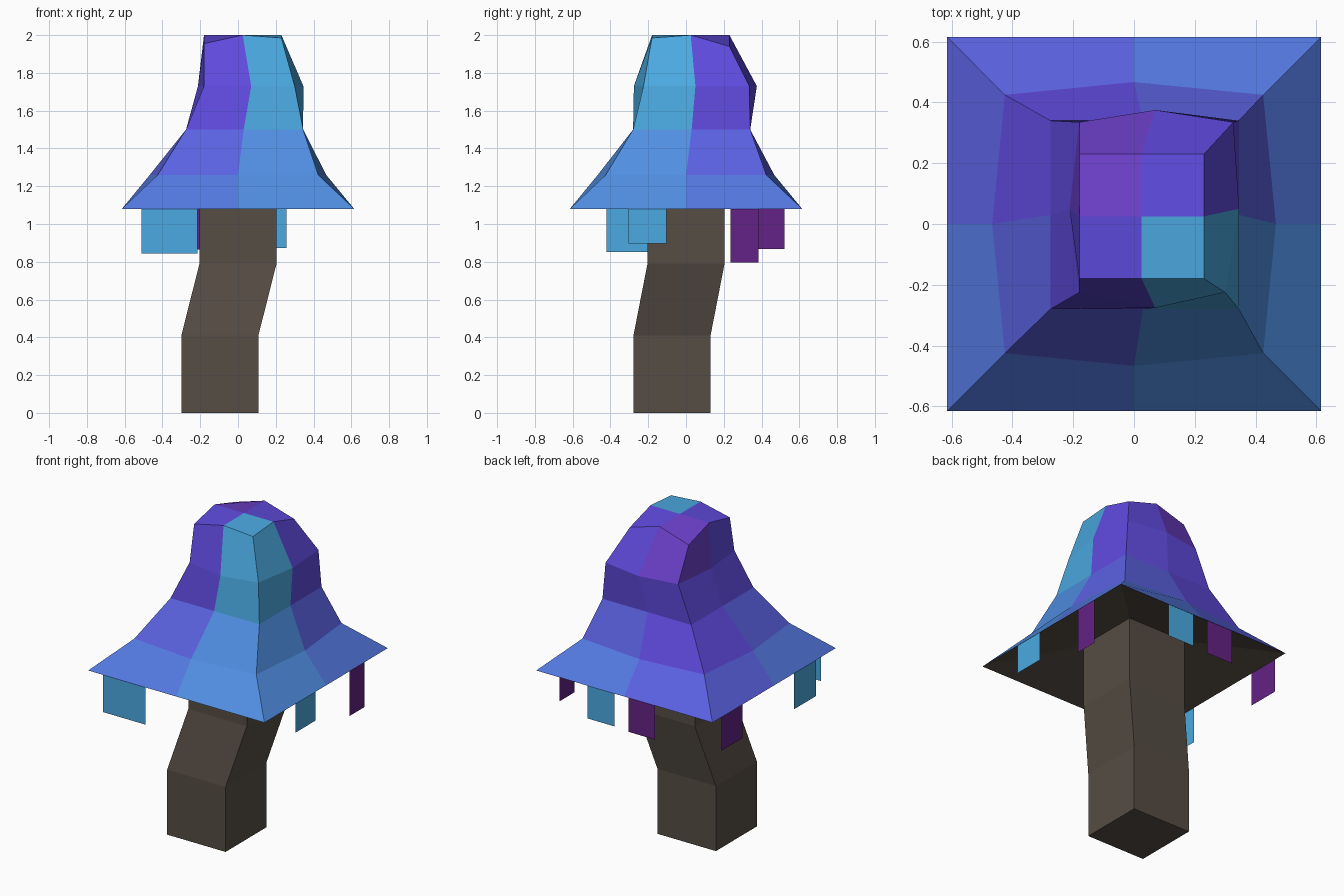
import bpy, bmesh

if "Cube" in bpy.data.objects:
    bpy.data.objects.remove(bpy.data.objects["Cube"])


def material(name, rgb):
    m = bpy.data.materials.new(name)
    lin = [((c / 255 + 0.055) / 1.055) ** 2.4 for c in rgb]
    m.diffuse_color = (*lin, 1)
    m.use_nodes = True
    m.node_tree.nodes["Principled BSDF"].inputs["Base Color"].default_value = m.diffuse_color
    return m


CYAN = material("cyan", (75, 170, 226))
SKY = material("sky_blue", (80, 143, 226))
BLUE = material("mid_blue", (84, 121, 226))
PERI = material("periwinkle", (91, 98, 226))
PURPLE = material("purple", (96, 75, 224))
VIOLET = material("violet", (109, 64, 204))
PLUM = material("plum", (100, 34, 134))
BROWN = material("bark_brown", (86, 77, 68))


def finish(bm, name, mats):
    me = bpy.data.meshes.new(name)
    bm.to_mesh(me)
    bm.free()
    for m in mats:
        me.materials.append(m)
    ob = bpy.data.objects.new(name, me)
    bpy.context.collection.objects.link(ob)
    return ob


SQUARE = [(-1, -1), (1, -1), (1, 1), (-1, 1)]
CEILING = 1.19                             # where the trunk meets the cap's hollow

# Bent square trunk, made from stacked square rings
bm = bmesh.new()
rings = []
for z, cx, cy in [(0, -.096, -.074), (.41, -.096, -.074), (.79, 0, 0), (CEILING, 0, 0)]:
    rings.append([bm.verts.new((cx + sx * .204, cy + sy * .204, z)) for sx, sy in SQUARE])
bm.faces.new(rings[0][::-1])
for a, b in zip(rings, rings[1:]):
    for i in range(4):
        j = (i + 1) % 4
        bm.faces.new((a[i], a[j], b[j], b[i]))
finish(bm, "trunk", [BROWN])


# Flared cap: each ring is a square with a (bulged) middle point on each side
def ring(z, x0, xm, x1, y0, ym, y1, b):
    return [[x0, y0, z], [xm, y0 - b, z], [x1, y0, z], [x1 + b, ym, z],
            [x1, y1, z], [xm, y1 + b, z], [x0, y1, z], [x0 - b, ym, z]]


levels = [
    ring(1.08, -.615, 0, .615, -.615, 0, .615, 0),
    ring(1.26, -.425, 0, .425, -.425, 0, .425, .042),
    ring(1.50, -.275, .03, .345, -.28, .03, .34, 0),
    ring(1.73, -.18, .07, .327, -.225, .05, .335, .04),
    ring(2.00, -.18, .025, .23, -.18, .025, .23, 0),
]
levels[3][2][0] = .30                      # pinched front right corner
levels[3][3][0] = .346
levels[3][1][1] = -.276
levels[3][7][0] = -.212
for i, z in zip((0, 2, 4, 6), (1.955, 1.985, 1.94, 1.937)):
    levels[4][i][2] = z                    # drooping crown corners

# Colours by quadrant (front-right, mixed, back-left) and by height band
CAP = [CYAN, SKY, BLUE, PERI, PURPLE, VIOLET]
SHADES = {0: [SKY, SKY, CYAN, CYAN, CYAN],
          1: [BLUE, PERI, PURPLE, PURPLE, PURPLE],
          2: [PERI, PURPLE, PURPLE, VIOLET, VIOLET]}


def quadrant(i):
    # side segment index -> 0 front-right, 1 mixed, 2 back-left
    return {1: 0, 2: 0, 5: 2, 6: 2}.get(i, 1)


bm = bmesh.new()
vs = [[bm.verts.new(p) for p in r] for r in levels]
for k in range(4):
    for i in range(8):
        j = (i + 1) % 8
        f = bm.faces.new((vs[k][i], vs[k][j], vs[k + 1][j], vs[k + 1][i]))
        f.material_index = CAP.index(SHADES[quadrant(i)][k])
top = bm.verts.new((.025, .025, 2))
for c in (0, 2, 4, 6):
    f = bm.faces.new((vs[4][c - 1], vs[4][c], vs[4][c + 1], top))
    f.material_index = CAP.index(SHADES[quadrant(c)][4])
finish(bm, "cap", CAP)

# Underside of the cap: four faces rising from the brim to the trunk
bm = bmesh.new()
brim, neck = ([bm.verts.new((sx * r, sy * r, z)) for sx, sy in SQUARE]
              for r, z in ((.615, 1.08), (.204, CEILING)))
for i in range(4):
    j = (i + 1) % 4
    bm.faces.new((brim[i], neck[i], neck[j], brim[j]))
finish(bm, "cap_underside", [BROWN])


# Hanging strips along the brim: side, start, end, bottom height, colour
R = .6145
for n, (side, a, b, z, mat) in enumerate([
        ("front", -.512, -.215, .845, CYAN),
        ("right", -.305, -.103, .898, CYAN), ("right", .235, .383, .797, PLUM),
        ("back", .07, .257, .873, CYAN), ("back", -.215, -.03, .865, PLUM),
        ("left", .315, .522, .868, PLUM), ("left", -.42, -.20, .853, CYAN)]):
    place = {"front": lambda t: (t, -R), "back": lambda t: (t, R),
             "right": lambda t: (R, t), "left": lambda t: (-R, t)}[side]
    if side in ("back", "left"):
        a, b = b, a                        # keep the normal facing outward
    bm = bmesh.new()
    bm.faces.new([bm.verts.new((*place(t), h))
                  for t, h in ((a, z), (b, z), (b, 1.08), (a, 1.08))])
    finish(bm, f"{side}_hanging_strip_{n}", [mat])
